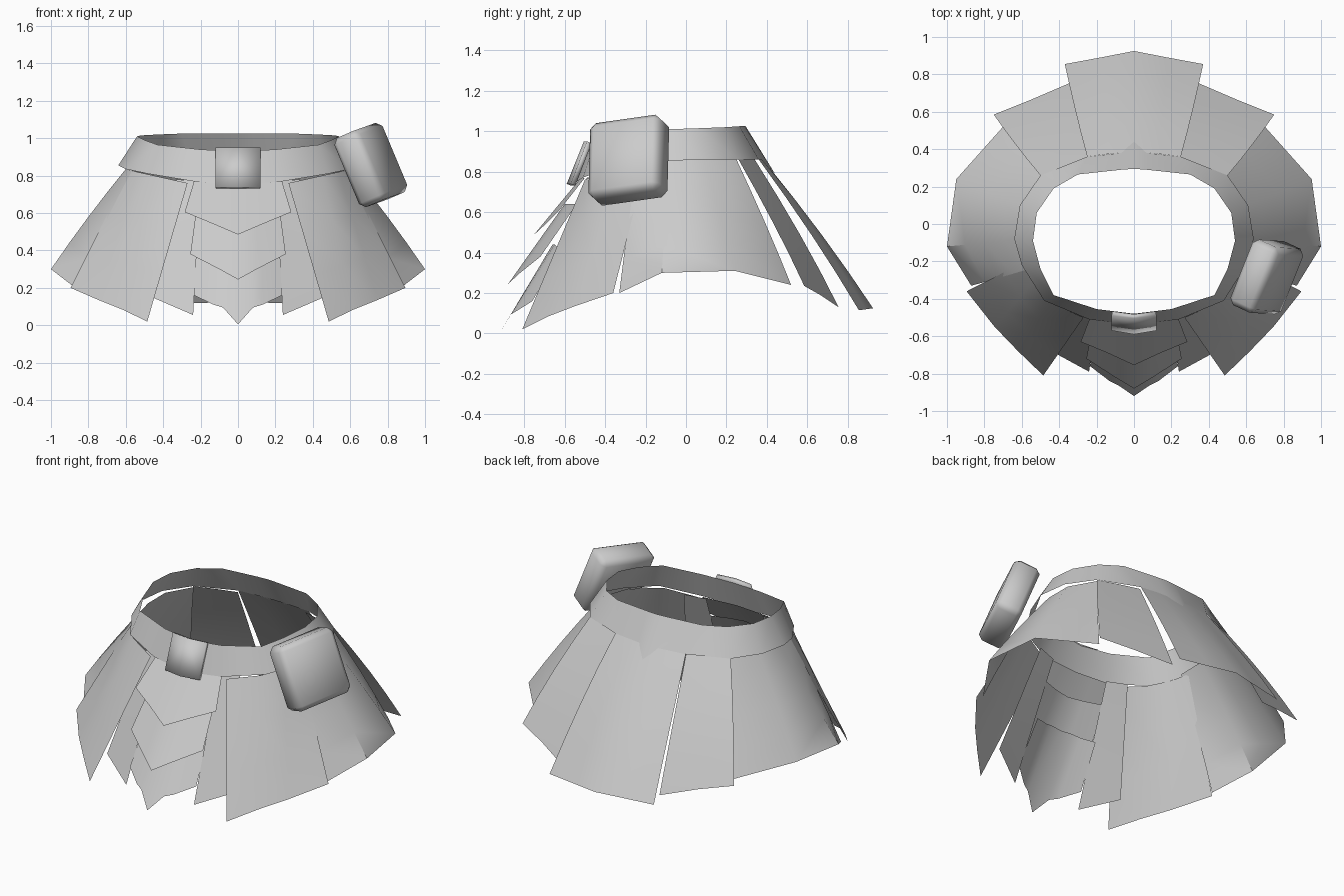
import bpy
import bmesh
import math
from mathutils import Vector, Matrix

default_cube = bpy.data.objects.get("Cube")
if default_cube:
    bpy.data.objects.remove(default_cube, do_unlink=True)

grey = bpy.data.materials.new("plain_grey")
grey.use_nodes = True
grey.diffuse_color = (0.6, 0.6, 0.6, 1)
grey.node_tree.nodes["Principled BSDF"].inputs["Base Color"].default_value = grey.diffuse_color


def finish(name, bm, angle):
    """Turn a bmesh into a smooth-shaded object with sharp edges kept."""
    mesh = bpy.data.meshes.new(name)
    bm.to_mesh(mesh)
    bm.free()
    mesh.shade_smooth()
    mesh.set_sharp_from_angle(angle=math.radians(angle))
    mesh.materials.append(grey)
    obj = bpy.data.objects.new(name, mesh)
    bpy.context.scene.collection.objects.link(obj)
    return obj


def sheet(name, top, bottom, rows=1, bulge=0.0, angle=40):
    """Loft a sheet from a top edge to a bottom edge and mirror it across x."""
    bm = bmesh.new()
    grid = []
    for row in range(rows + 1):
        t = row / rows
        line = []
        for upper, lower in zip(top, bottom):
            point = Vector(upper).lerp(Vector(lower), t)
            outward = Vector((point.x, point.y, 0)).normalized()
            line.append(bm.verts.new(point + outward * bulge * 4 * t * (1 - t)))
        grid.append(line)
    for above, below in zip(grid, grid[1:]):
        for i in range(len(above) - 1):
            bm.faces.new((above[i], below[i], below[i + 1], above[i + 1]))
    obj = finish(name, bm, angle)
    mirror = obj.modifiers.new("mirror", "MIRROR")
    mirror.use_clip = True
    return obj


# Waist belt, dipping at the front and pointed at the back
sheet("belt",
      top=[(0, -0.48, 0.93), (0.2, -0.455, 0.94), (0.43, -0.38, 0.965),
           (0.5, -0.24, 0.99), (0.54, -0.09, 1.01), (0.52, 0.06, 1.015),
           (0.43, 0.19, 1.02), (0.3, 0.265, 1.025), (0.07, 0.29, 1.025),
           (0, 0.295, 1.025)],
      bottom=[(0, -0.54, 0.75), (0.24, -0.51, 0.77), (0.48, -0.41, 0.81),
              (0.6, -0.22, 0.835), (0.64, -0.08, 0.855), (0.61, 0.1, 0.86),
              (0.5, 0.26, 0.86), (0.25, 0.36, 0.86), (0.07, 0.38, 0.855),
              (0, 0.44, 0.79)])

# Square buckle on the belt front
buckle = sheet("buckle",
               top=[(0, -0.505, 0.95), (0.12, -0.49, 0.95)],
               bottom=[(0, -0.59, 0.74), (0.12, -0.57, 0.74)])
buckle.modifiers.new("thickness", "SOLIDIFY").thickness = 0.025

# Three overlapping pointed plates down the front
sheet("front_plate_upper",
      top=[(0, -0.52, 0.77), (0.12, -0.51, 0.77), (0.235, -0.5, 0.77)],
      bottom=[(0, -0.755, 0.485), (0.14, -0.69, 0.545), (0.285, -0.63, 0.605)])
sheet("front_plate_middle",
      top=[(0, -0.6, 0.64), (0.1, -0.58, 0.64), (0.22, -0.54, 0.64)],
      bottom=[(0, -0.88, 0.245), (0.1, -0.82, 0.3), (0.255, -0.72, 0.38)])
sheet("front_plate_lower",
      top=[(0, -0.66, 0.44), (0.08, -0.65, 0.44), (0.13, -0.64, 0.43),
           (0.22, -0.61, 0.42)],
      bottom=[(0, -0.92, 0.005), (0.08, -0.865, 0.095), (0.13, -0.84, 0.11),
              (0.235, -0.76, 0.16)])

# Narrow strips beside the front plates
sheet("front_strips",
      top=[(0.2, -0.49, 0.77), (0.33, -0.45, 0.78)],
      bottom=[(0.24, -0.79, 0.055), (0.46, -0.67, 0.15)], rows=2)

# Wide skirt panels, from front to back
sheet("front_corner_panels",
      top=[(0.27, -0.5, 0.76), (0.45, -0.42, 0.8), (0.54, -0.31, 0.82),
           (0.58, -0.2, 0.83)],
      bottom=[(0.485, -0.81, 0.02), (0.62, -0.68, 0.085), (0.745, -0.55, 0.135),
              (0.895, -0.36, 0.2)], rows=3)
sheet("side_panels",
      top=[(0.56, -0.24, 0.84), (0.58, -0.08, 0.86), (0.58, 0.09, 0.86),
           (0.49, 0.25, 0.86)],
      bottom=[(0.87, -0.33, 0.2), (1, -0.12, 0.3), (0.95, 0.24, 0.31),
              (0.7, 0.52, 0.24)], rows=4, bulge=0.01)
sheet("back_corner_panels",
      top=[(0.5, 0.26, 0.86), (0.38, 0.3, 0.86), (0.24, 0.34, 0.86)],
      bottom=[(0.75, 0.585, 0.235), (0.55, 0.665, 0.19), (0.34, 0.755, 0.13)],
      rows=4, bulge=0.015)
sheet("back_panel",
      top=[(0.25, 0.36, 0.86), (0.13, 0.375, 0.86), (0, 0.385, 0.855)],
      bottom=[(0.37, 0.855, 0.115), (0.18, 0.89, 0.12), (0, 0.925, 0.125)],
      rows=4, bulge=0.015)

# Slanted pouch hanging on the left of the belt
width = Vector((0.14, 0.35, 0.05))
drop = Vector((0.155, -0.01, -0.37))
depth = width.cross(drop).normalized() * -0.165
axes = Matrix((depth, width, -drop)).transposed().to_4x4()
bm = bmesh.new()
bmesh.ops.create_cube(bm, size=1,
                      matrix=Matrix.Translation((0.71, -0.283, 0.857)) @ axes)
bmesh.ops.recalc_face_normals(bm, faces=bm.faces)
bmesh.ops.bevel(bm, geom=bm.edges[:], offset=0.03, segments=1, affect="EDGES")
finish("pouch", bm, 60)
